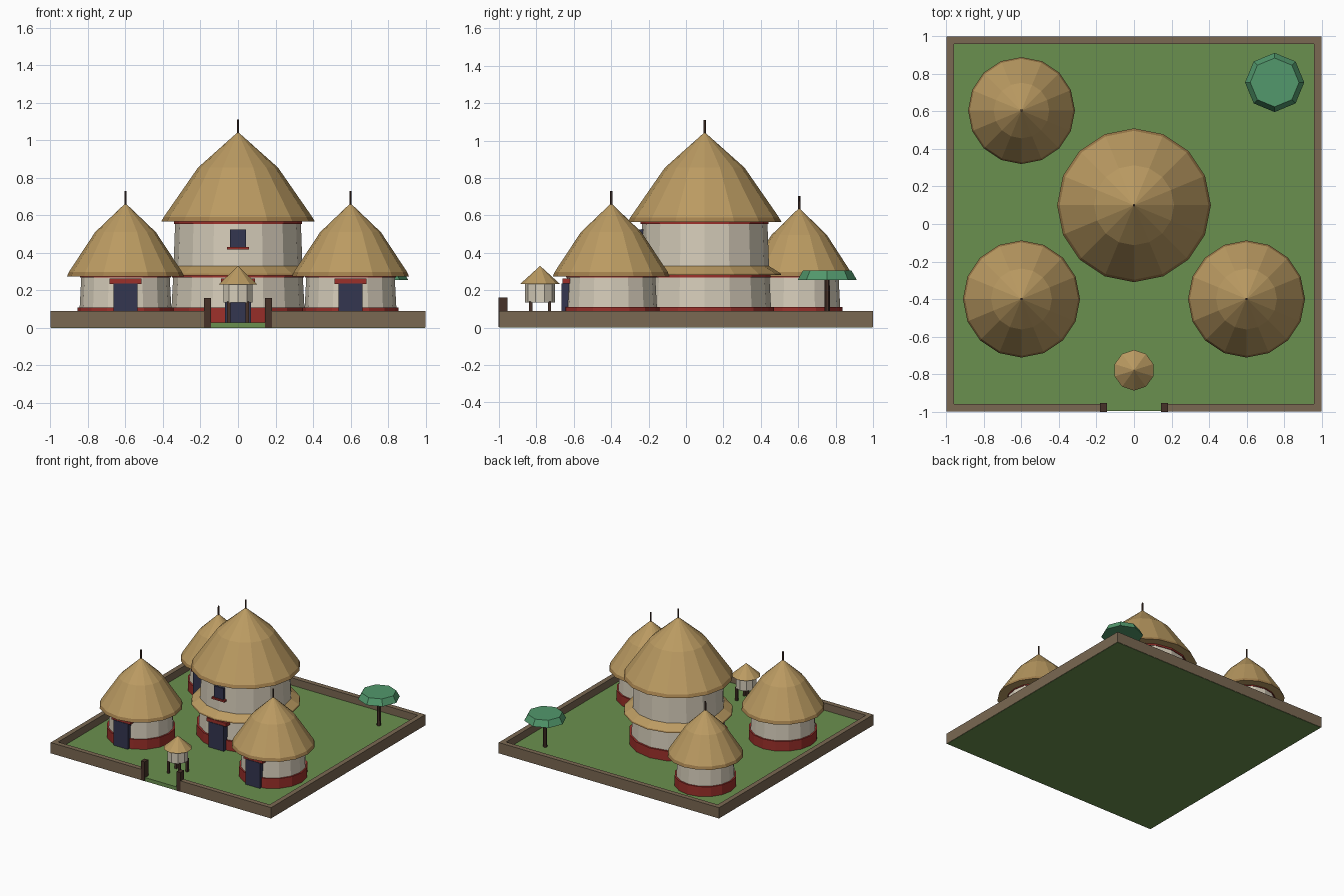
import bpy, bmesh, math

if "Cube" in bpy.data.objects:
    bpy.data.objects.remove(bpy.data.objects["Cube"])


def lin(c):
    c /= 255
    return c / 12.92 if c <= 0.04045 else ((c + 0.055) / 1.055) ** 2.4


def material(name, r, g, b):
    m = bpy.data.materials.new(name)
    m.diffuse_color = (lin(r), lin(g), lin(b), 1)
    m.use_nodes = True
    m.node_tree.nodes["Principled BSDF"].inputs["Base Color"].default_value = m.diffuse_color
    return m


GRASS = material("grass green", 106, 144, 78)
MUD = material("mud brown", 122, 104, 82)
THATCH = material("straw thatch", 187, 155, 98)
EAVE = material("dark thatch", 160, 126, 76)
PLASTER = material("cream plaster", 214, 205, 186)
RED = material("earth red", 156, 48, 42)
BLUE = material("dark blue", 52, 54, 80)
WOOD = material("dark wood", 70, 49, 40)
LEAF = material("leaf green", 82, 152, 108)


def finish(name, bm, mats):
    bmesh.ops.recalc_face_normals(bm, faces=bm.faces[:])
    me = bpy.data.meshes.new(name)
    bm.to_mesh(me)
    bm.free()
    for m in mats:
        me.materials.append(m)
    ob = bpy.data.objects.new(name, me)
    bpy.context.collection.objects.link(ob)
    return ob


def box(name, x0, x1, y0, y1, z0, z1, mat):
    bm = bmesh.new()
    bmesh.ops.create_cube(bm, size=1)
    for v in bm.verts:
        v.co = (x1 if v.co.x > 0 else x0, y1 if v.co.y > 0 else y0, z1 if v.co.z > 0 else z0)
    return finish(name, bm, [mat])


def turned(name, cx, cy, profile, mat, sides=16, first_mat=None):
    """Revolve (radius, height) points; first_mat colours the lowest ring."""
    bm = bmesh.new()
    rings = []
    for r, z in profile:
        if r == 0:
            rings.append([bm.verts.new((cx, cy, z))] * sides)
        else:
            rings.append([bm.verts.new((cx + r * math.sin(2 * math.pi * i / sides),
                                        cy + r * math.cos(2 * math.pi * i / sides), z))
                          for i in range(sides)])
    for k, (a, b) in enumerate(zip(rings, rings[1:])):
        for i in range(sides):
            j = (i + 1) % sides
            quad = [a[i], a[j], b[j], b[i]]
            f = bm.faces.new(list(dict.fromkeys(quad)))
            f.material_index = 1 if first_mat and k == 0 else 0
    for ring, (r, z) in ((rings[0], profile[0]), (rings[-1], profile[-1])):
        if r:
            bm.faces.new(ring)
    return finish(name, bm, [mat] + ([first_mat] if first_mat else []))


def roof(name, cx, cy, r, z0, z1, tip):
    h = z1 - z0
    turned(name, cx, cy, [(r, z0 - 0.004), (r * 0.968, z0 + 0.02), (r * 0.52, z0 + h * 0.6), (0, z1)],
           THATCH, first_mat=EAVE)
    turned(name + "_finial", cx, cy, [(0.007, z1 - 0.03), (0.006, tip)], WOOD, 6)


def door(name, cx, front, w):
    box(name, cx - w / 2, cx + w / 2, front, front + 0.06, 0.03, 0.237, BLUE)
    box(name + "_lintel", cx - w / 2 - 0.02, cx + w / 2 + 0.02, front + 0.004, front + 0.06,
        0.235, 0.263, RED)


def storey(name, cx, cy, r, z0, z1):
    turned(name + "_wall", cx, cy, [(r, z0), (r - 0.01, z1)], PLASTER)
    turned(name + "_top_band", cx, cy, [(r - 0.003, z1 - 0.017), (r - 0.003, z1)], RED)


# Compound ground, boundary wall and gate posts
box("ground", -0.997, 0.997, -0.997, 0.997, 0, 0.03, GRASS)
T = 0.04
box("back_wall", -1, 1, 1 - T, 1, 0.002, 0.09, MUD)
for s, side in ((-1, "left"), (1, "right")):
    xs = sorted((s, s * (1 - T)))
    box(side + "_wall", xs[0], xs[1], -1 + T, 1 - T, 0.002, 0.09, MUD)
    xs = sorted((s, s * 0.16))
    box(side + "_front_wall", xs[0], xs[1], -1, -1 + T, 0.002, 0.09, MUD)
    xs = sorted((s * 0.145, s * 0.18))
    box(side + "_gate_post", xs[0], xs[1], -1.002, -0.955, 0.002, 0.16, WOOD)

# Small round huts
for name, x, y, r, eave_r, top in (("left_hut", -0.6, -0.4, 0.245, 0.312, 0.665),
                                   ("right_hut", 0.6, -0.4, 0.245, 0.312, 0.665),
                                   ("back_hut", -0.6, 0.605, 0.22, 0.285, 0.64)):
    turned(name + "_plinth", x, y, [(r + 0.012, 0.03), (r + 0.012, 0.11)], RED)
    storey(name, x, y, r, 0.1, 0.285)
    roof(name + "_roof", x, y, eave_r, 0.278, top, top + 0.065)
    door(name + "_door", x, y - r - 0.02, 0.13)

# Two-storey main house
MY = 0.1
turned("main_plinth", 0, MY, [(0.37, 0.03), (0.37, 0.11)], RED)
storey("main_lower", 0, MY, 0.355, 0.1, 0.285)
turned("main_skirt_roof", 0, MY, [(0.41, 0.28), (0.405, 0.29), (0.335, 0.335)], THATCH, first_mat=EAVE)
storey("main_upper", 0, MY, 0.345, 0.3, 0.57)
roof("main_roof", 0, MY, 0.41, 0.57, 1.045, 1.11)
door("main_door", 0, MY - 0.385, 0.14)
box("main_window", -0.042, 0.042, MY - 0.35, MY - 0.3, 0.43, 0.525, BLUE)
box("window_sill", -0.058, 0.058, MY - 0.36, MY - 0.3, 0.418, 0.432, RED)

# Raised granary by the gate
GY = -0.78
turned("granary_wall", 0, GY, [(0.08, 0.135), (0.08, 0.24)], PLASTER, 10)
turned("granary_roof", 0, GY, [(0.108, 0.232), (0, 0.33)], THATCH, 10)
for sx in (-1, 1):
    for sy in (-1, 1):
        x, y = sx * 0.05, GY + sy * 0.05
        box("granary_leg", x - 0.009, x + 0.009, y - 0.009, y + 0.009, 0.03, 0.14, WOOD)

# Flat-topped tree
turned("tree_trunk", 0.75, 0.755, [(0.016, 0.03), (0.013, 0.27)], WOOD, 6)
turned("tree_canopy", 0.75, 0.755, [(0.158, 0.255), (0.13, 0.305)], LEAF, 8)
